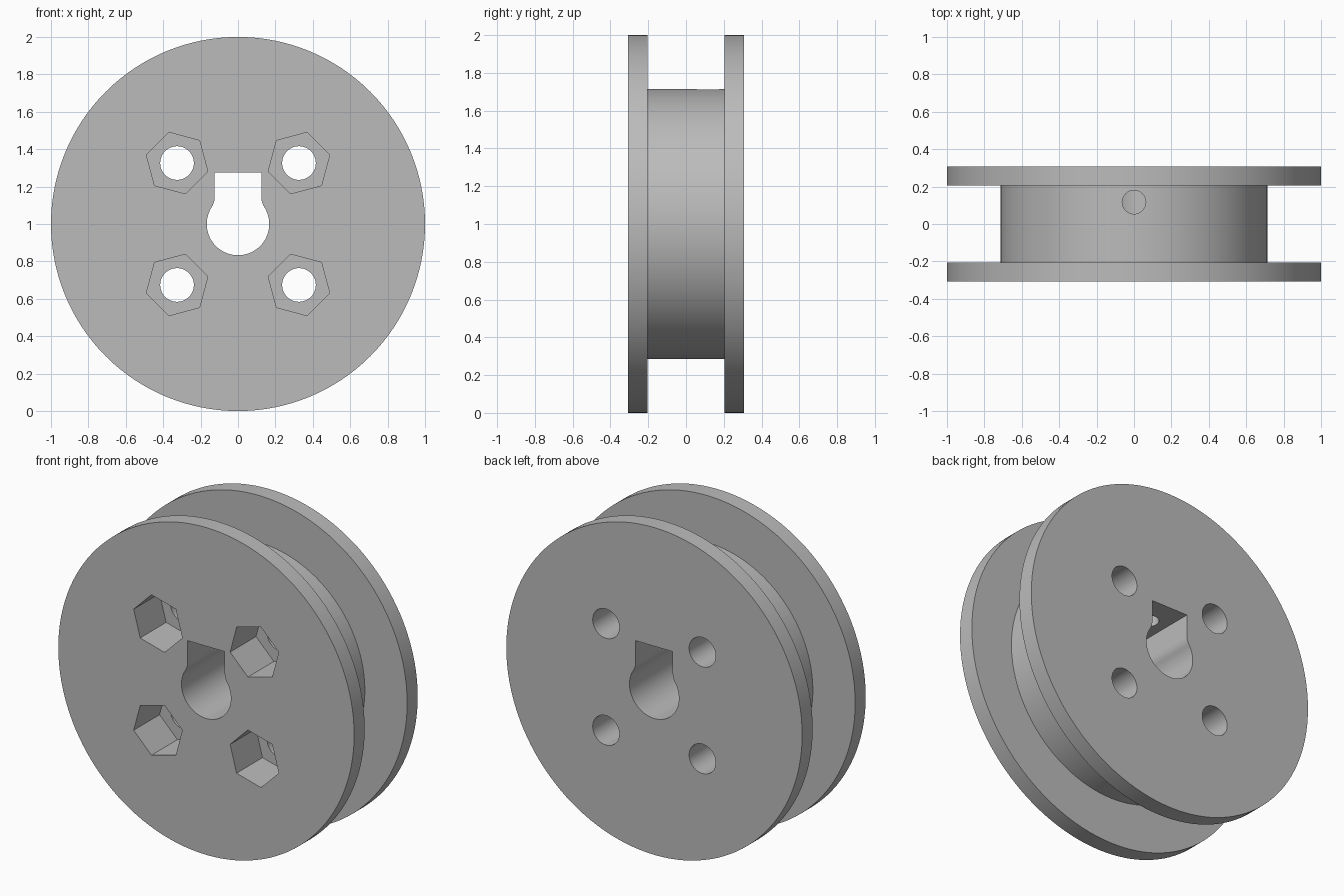
import bpy, bmesh, math
from mathutils import Matrix, Vector

cube = bpy.data.objects.get("Cube")
if cube:
    bpy.data.objects.remove(cube, do_unlink=True)

SIDES = 128
HALF, GROOVE = 0.307, 0.205       # half width, half width of the groove
HUB_R, BORE_R = 0.714, 0.167
KEY_X, KEY_TOP, FILLET = 0.125, 0.275, 0.1

grey = bpy.data.materials.new("plain grey")
grey.use_nodes = True
colour = (0.5, 0.5, 0.5, 1)
grey.diffuse_color = colour
grey.node_tree.nodes["Principled BSDF"].inputs["Base Color"].default_value = colour


def finish(name, bm):
    bmesh.ops.recalc_face_normals(bm, faces=bm.faces)
    mesh = bpy.data.meshes.new(name)
    bm.to_mesh(mesh)
    bm.free()
    mesh.materials.append(grey)
    obj = bpy.data.objects.new(name, mesh)
    bpy.context.collection.objects.link(obj)
    return obj


def prism(name, outline, y0, y1):
    """Extrude an (x, z) outline about the wheel centre from y0 to y1."""
    bm = bmesh.new()
    face = bm.faces.new([bm.verts.new((x, y0, z + 1)) for x, z in outline])
    out = bmesh.ops.extrude_face_region(bm, geom=[face])
    moved = [v for v in out["geom"] if isinstance(v, bmesh.types.BMVert)]
    bmesh.ops.translate(bm, verts=moved, vec=(0, y1 - y0, 0))
    return finish(name, bm)


def arc(cx, cz, r, start, end, n):
    return [(cx + r * math.cos(start + (end - start) * i / n),
             cz + r * math.sin(start + (end - start) * i / n)) for i in range(n + 1)]


def ring(cx, cz, r, n, start=0):
    return arc(cx, cz, r, start, start + math.tau, n)[:-1]


# Spool body: one profile spun round the axle
bm = bmesh.new()
profile = [(0, -HALF), (1, -HALF), (1, -GROOVE), (HUB_R, -GROOVE),
           (HUB_R, GROOVE), (1, GROOVE), (1, HALF), (0, HALF)]
verts = [bm.verts.new((r, y, 1)) for r, y in profile]
edges = [bm.edges.new(pair) for pair in zip(verts, verts[1:])]
bmesh.ops.spin(bm, geom=verts + edges, cent=(0, 0, 1), axis=(0, 1, 0),
               angle=math.tau, steps=SIDES, use_duplicate=False)
bmesh.ops.remove_doubles(bm, verts=bm.verts, dist=1e-4)
bmesh.ops.dissolve_limit(bm, angle_limit=0.001, verts=bm.verts, edges=bm.edges)
wheel = finish("spool_wheel", bm)

# Bore with a filleted square keyway above it
fz = math.sqrt((BORE_R + FILLET) ** 2 - (KEY_X + FILLET) ** 2)
tangent = math.atan2(fz, KEY_X + FILLET)
right = arc(KEY_X + FILLET, fz, FILLET, math.pi + tangent, math.pi, 10)
outline = (arc(0, 0, BORE_R, math.pi - tangent, math.tau + tangent, 64) + right[1:]
           + [(KEY_X, KEY_TOP), (-KEY_X, KEY_TOP)]
           + [(-x, z) for x, z in reversed(right[1:])])
cutters = [prism("bore_cutter", outline, -0.5, 0.5)]

# Four bolt holes with hexagonal nut pockets on the front
for k in range(4):
    angle = math.radians(45 + 90 * k)
    x, z = 0.461 * math.cos(angle), 0.461 * math.sin(angle)
    cutters.append(prism("bolt_hole_cutter", ring(x, z, 0.09, 48), -0.5, 0.5))
    cutters.append(prism("nut_pocket_cutter",
                         ring(x, z, 0.17, 6, angle + math.pi / 2), -0.5, -HALF + 0.25))

# Set screw hole from the groove down to the keyway
bm = bmesh.new()
bmesh.ops.create_cone(bm, cap_ends=True, segments=48, radius1=0.063, radius2=0.063,
                      depth=0.7, matrix=Matrix.Translation(Vector((0, 0.117, 1.5))))
cutters.append(finish("set_screw_cutter", bm))

# Cut everything, then drop the cutters
bpy.context.view_layer.objects.active = wheel
for cutter in cutters:
    cutter.hide_render = True
    mod = wheel.modifiers.new("cut", "BOOLEAN")
    mod.operation, mod.solver, mod.object = "DIFFERENCE", "EXACT", cutter
    bpy.ops.object.modifier_apply(modifier=mod.name)
    bpy.data.objects.remove(cutter, do_unlink=True)

bpy.ops.object.select_all(action="DESELECT")
wheel.select_set(True)
bpy.ops.object.shade_smooth_by_angle(angle=math.radians(30))
